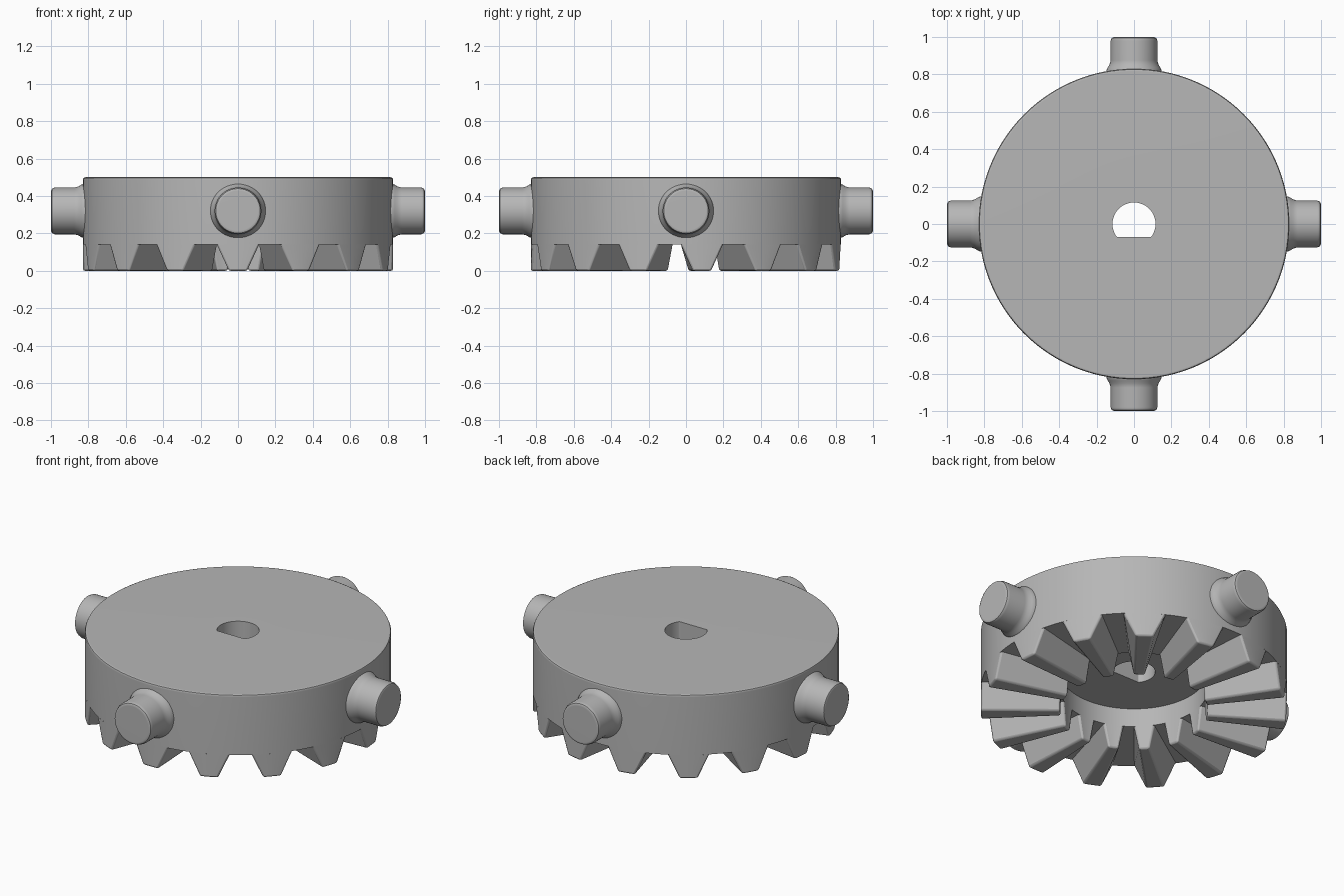
import bpy, bmesh, math
from mathutils import Matrix, Vector

cube = bpy.data.objects.get("Cube")
if cube:
    bpy.data.objects.remove(cube)

RIM, BORE, ROOT, ROOF, TOP = 0.83, 0.40, 0.14, 0.25, 0.50
TEETH = 15

grey = bpy.data.materials.new("plain grey")
grey.use_nodes = True
grey.diffuse_color = (0.47, 0.47, 0.47, 1)
shader = next(n for n in grey.node_tree.nodes if n.type == 'BSDF_PRINCIPLED')
shader.inputs["Base Color"].default_value = grey.diffuse_color
shader.inputs["Roughness"].default_value = 0.6


def finish(name, bm, bevel=0):
    """Turn a bmesh into a smooth shaded object with crisp edges."""
    bmesh.ops.recalc_face_normals(bm, faces=bm.faces)
    mesh = bpy.data.meshes.new(name)
    bm.to_mesh(mesh)
    bm.free()
    mesh.materials.append(grey)
    ob = bpy.data.objects.new(name, mesh)
    bpy.context.collection.objects.link(ob)
    bpy.ops.object.select_all(action='DESELECT')
    ob.select_set(True)
    bpy.context.view_layer.objects.active = ob
    bpy.ops.object.shade_smooth_by_angle(angle=math.radians(40))
    if bevel:
        mod = ob.modifiers.new("soft edges", 'BEVEL')
        mod.width, mod.segments = bevel, 2
        mod.limit_method, mod.angle_limit = 'ANGLE', math.radians(30)
    mod = ob.modifiers.new("clean shading", 'WEIGHTED_NORMAL')
    mod.keep_sharp = True
    return ob


def bridge(bm, rings, loop=False):
    """Join successive closed rings of points with quads."""
    rows = [[bm.verts.new(p) for p in ring] for ring in rings]
    pairs = list(zip(rows, rows[1:])) + ([(rows[-1], rows[0])] if loop else [])
    n = len(rows[0])
    for a, b in pairs:
        for i in range(n):
            j = (i + 1) % n
            bm.faces.new((a[i], a[j], b[j], b[i]))
    return rows


def polar(r, angle, z):
    """Point at an angle measured from the front."""
    return Vector((r * math.sin(angle), -r * math.cos(angle), z))


def circle(r, z, n):
    return [polar(r, math.tau * i / n, z) for i in range(n)]


def d_hole(z, n):
    return [Vector((p.x, max(p.y, -0.07), z)) for p in circle(0.115, z, n)]


# Wheel body: disc with a D-shaped shaft hole and a round recess underneath
SEG = 120
profile = [(RIM - 0.014, TOP), (RIM - 0.004, TOP - 0.004), (RIM, TOP - 0.014),
           (RIM, ROOT), (BORE, ROOT), (BORE, ROOF)]
bm = bmesh.new()
bridge(bm, [d_hole(ROOF, SEG), d_hole(TOP, SEG)]
       + [circle(r, z, SEG) for r, z in profile], loop=True)
finish("wheel_body", bm)

# Crown teeth: tapered wedges running inward from rim to recess
base = math.radians(7.9)
tip_outer, tip_inner = math.radians(3.4), math.radians(4.2)
STEPS = 6
bm = bmesh.new()
for k in range(TEETH):
    mid = math.tau * k / TEETH
    rows = []
    for r, half, z in ((RIM, base, ROOT), (RIM, tip_outer, 0),
                       (BORE, tip_inner, 0), (BORE, base, ROOT)):
        rows.append([bm.verts.new(polar(r, mid + half * (2 * i / STEPS - 1), z))
                     for i in range(STEPS + 1)])
    for a, b in zip(rows, rows[1:]):
        for i in range(STEPS):
            bm.faces.new((a[i], a[i + 1], b[i + 1], b[i]))
    for end in (0, STEPS):
        bm.faces.new([row[end] for row in rows])
finish("crown_teeth", bm, bevel=0.01)

# Four round pegs with a flared foot and a rounded end
peg = [(0.15, 0.80), (0.147, 0.822), (0.14, 0.838), (0.131, 0.852),
       (0.125, 0.875), (0.125, 0.98), (0.119, 0.994), (0.106, 1.0)]
for k, side in enumerate(("front", "left", "back", "right")):
    bm = bmesh.new()
    rows = bridge(bm, [circle(r, d, 48) for r, d in peg])
    bm.faces.new(rows[-1])
    turn = Matrix.Rotation(k * math.pi / 2, 4, 'Z') @ Matrix.Rotation(math.pi / 2, 4, 'X')
    bm.transform(Matrix.Translation((0, 0, 0.32)) @ turn)
    finish(side + "_peg", bm)
